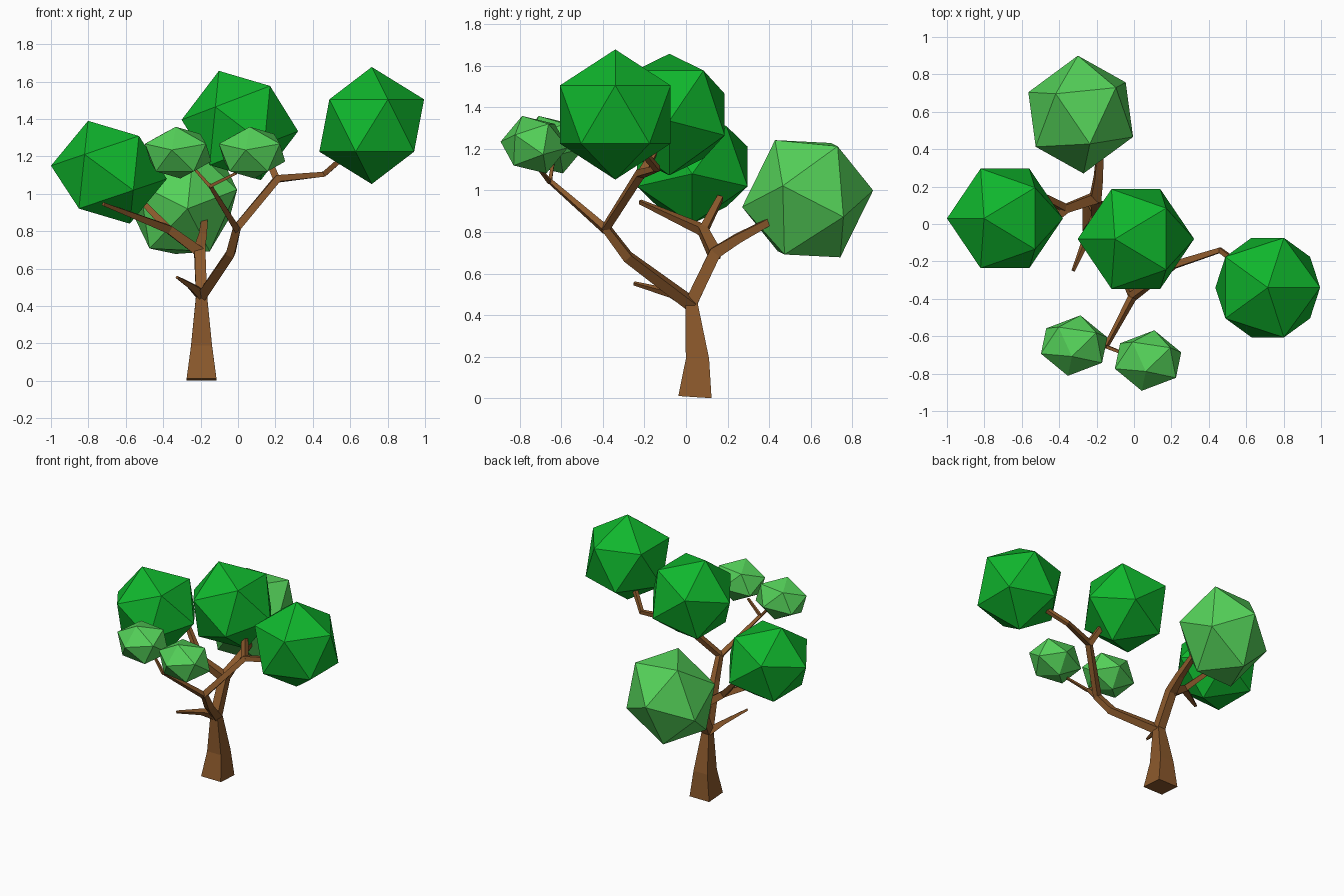
import bpy, bmesh
from math import radians
from mathutils import Vector, Matrix

if "Cube" in bpy.data.objects:
    bpy.data.objects.remove(bpy.data.objects["Cube"])


def material(name, rgb):
    m = bpy.data.materials.new(name)
    m.diffuse_color = (*rgb, 1)
    m.use_nodes = True
    m.node_tree.nodes["Principled BSDF"].inputs["Base Color"].default_value = m.diffuse_color
    return m


BARK = material("bark", (0.26, 0.10, 0.025))
DARK = material("dark_leaf", (0.005, 0.47, 0.026))
LIGHT = material("light_leaf", (0.09, 0.64, 0.10))


def add_object(name, bm, mat):
    bmesh.ops.recalc_face_normals(bm, faces=bm.faces)
    mesh = bpy.data.meshes.new(name)
    bm.to_mesh(mesh)
    bm.free()
    mesh.materials.append(mat)
    ob = bpy.data.objects.new(name, mesh)
    bpy.context.collection.objects.link(ob)


def limb(name, points):
    """Four-sided tapering tube through (x, y, z, half width) points."""
    bm = bmesh.new()
    pos = [Vector(p[:3]) for p in points]
    rings = []
    for i, p in enumerate(pos):
        dirs = [(b - a).normalized() for a, b in zip(pos, pos[1:])][max(i - 1, 0):i + 1]
        t = sum(dirs, Vector()).normalized()
        u = Vector((0, 1, 0))
        u = (u - t * u.dot(t)).normalized()
        v = t.cross(u)
        r = points[i][3]
        rings.append([bm.verts.new(p + (u * a + v * b) * r)
                      for a, b in ((1, 1), (-1, 1), (-1, -1), (1, -1))])
    for a, b in zip(rings, rings[1:]):
        for k in range(4):
            j = (k + 1) % 4
            bm.faces.new((a[k], a[j], b[j], b[k]))
    bm.faces.new(rings[0])
    bm.faces.new(rings[-1])
    add_object(name, bm, BARK)


def leaves(name, centre, mat, shape):
    """Icosahedron leaf clump, turned and stretched by the shape matrix."""
    bm = bmesh.new()
    bmesh.ops.create_icosphere(bm, subdivisions=1, radius=1)
    bm.transform(Matrix.Translation(centre) @ shape.to_4x4())
    add_object(name, bm, mat)


def turn(axis, deg):
    return Matrix.Rotation(radians(deg), 3, axis)


def axes(x, y, z):
    return Matrix((x, y, z)).transposed()


# Trunk and low twig
limb("trunk", [(-.195, .043, .006, .08), (-.195, .055, .19, .056), (-.195, .025, .47, .028)])
limb("twig", [(-.195, .03, .46, .028), (-.25, -.07, .505, .016), (-.325, -.25, .553, .007)])

# Front limb with its forks
limb("front_limb", [(-.195, .03, .45, .027), (-.04, -.28, .68, .023), (-.005, -.385, .82, .021),
                    (.21, -.22, 1.08, .019), (.46, -.14, 1.105, .014), (.58, -.23, 1.21, .014)])
limb("centre_fork", [(.21, -.22, 1.07, .019), (.16, -.15, 1.19, .016)])
limb("front_fork", [(-.005, -.385, .81, .017), (-.15, -.655, 1.045, .010)])
limb("front_fork_left", [(-.15, -.655, 1.04, .009), (-.23, -.64, 1.13, .007)])
limb("front_fork_right", [(-.15, -.655, 1.04, .009), (-.01, -.71, 1.11, .007)])

# Back limb with its forks
limb("back_limb", [(-.195, .02, .45, .03), (-.205, .14, .70, .029), (-.19, .25, .77, .022),
                   (-.18, .42, .86, .016)])
limb("left_limb", [(-.205, .14, .69, .028), (-.37, .08, .81, .022), (-.72, -.22, .945, .009)])
limb("left_fork", [(-.36, .08, .80, .020), (-.52, .165, .965, .014)])

# Large leaf clumps
leaves("leaves_left", (-.69, .03, 1.115), DARK,
       axes((.03, 0, .29), (0, .313, 0), (-.31, 0, .035)))
leaves("leaves_centre", (.01, -.08, 1.365), DARK, turn('Y', -84.4) * .313)
leaves("leaves_right", (.715, -.34, 1.365), DARK, Matrix.Identity(3) * .313)
leaves("leaves_back", (-.285, .585, .96), LIGHT,
       axes((-.047, .018, -.335), (-.306, -.031, .015), (-.015, .315, .04)))

# Two small flattened clumps at the front
small = Matrix.Diagonal((.195, .165, .148)) @ turn('Z', 80) @ turn('Y', -84.4)
for side, spot in (("left", (-.32, -.65, 1.22)), ("right", (.075, -.73, 1.22))):
    leaves("leaves_front_" + side, spot, LIGHT, small)
